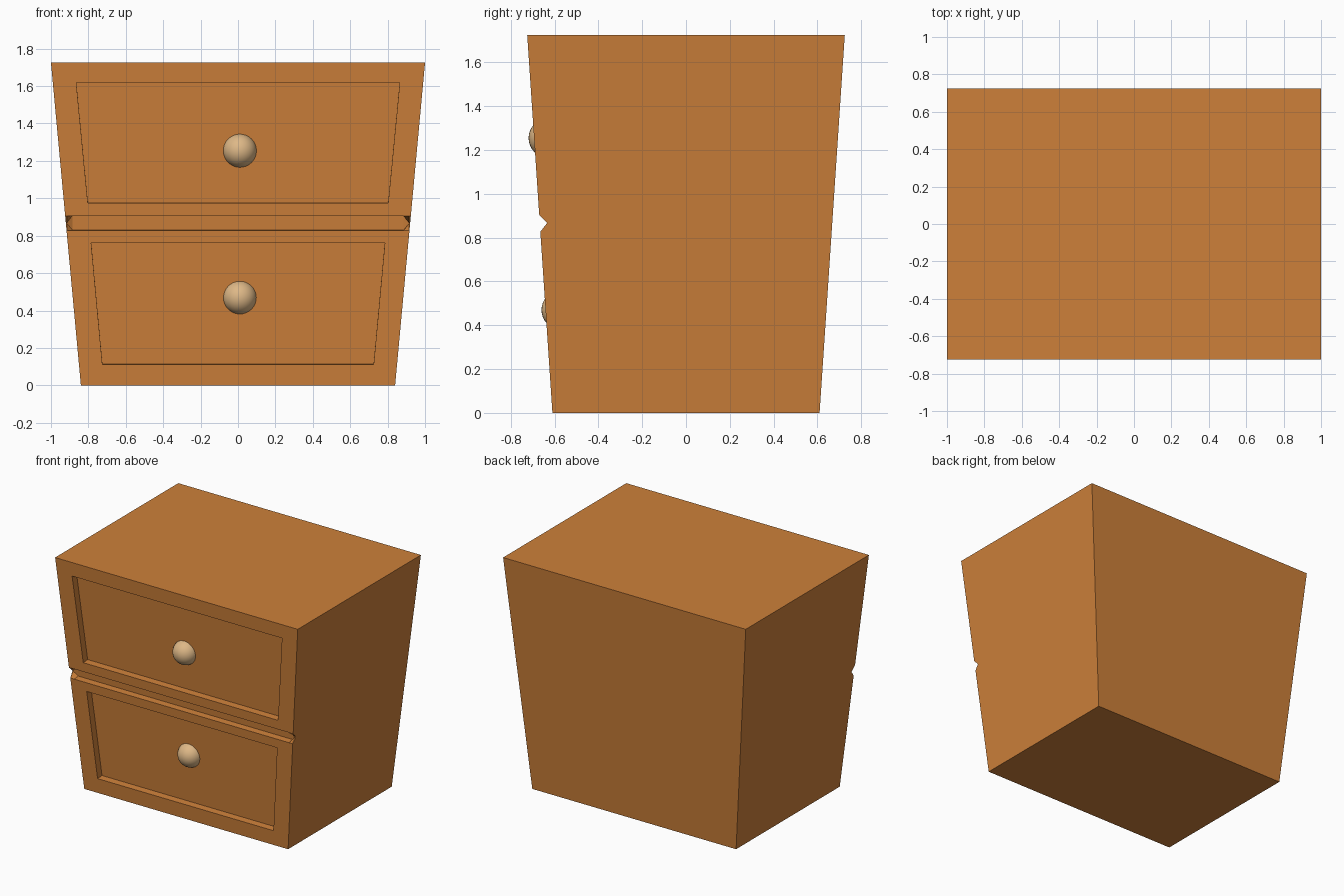
import bpy, bmesh
from mathutils import Vector

if "Cube" in bpy.data.objects:
    bpy.data.objects.remove(bpy.data.objects["Cube"])

H = 1.725          # cabinet height
FLARE = 0.115 / H  # how far front leans out per unit of height


def material(name, colour):
    m = bpy.data.materials.new(name)
    m.diffuse_color = (*colour, 1)
    m.use_nodes = True
    m.node_tree.nodes["Principled BSDF"].inputs["Base Color"].default_value = m.diffuse_color
    return m


wood = material("orange wood", (0.610, 0.216, 0.042))
brass = material("pale tan", (0.730, 0.479, 0.242))


def loft(name, sections, mat):
    """Solid joining a row of equal-length point rings."""
    bm = bmesh.new()
    rings = [[bm.verts.new(p) for p in s] for s in sections]
    for a, b in zip(rings, rings[1:]):
        for i in range(len(a)):
            j = (i + 1) % len(a)
            bm.faces.new((a[i], a[j], b[j], b[i]))
    bm.faces.new(rings[0])
    bm.faces.new(rings[-1])
    bmesh.ops.recalc_face_normals(bm, faces=bm.faces)
    me = bpy.data.meshes.new(name)
    bm.to_mesh(me)
    bm.free()
    me.materials.append(mat)
    ob = bpy.data.objects.new(name, me)
    bpy.context.collection.objects.link(ob)
    return ob


def front(x, z, depth=0.0):
    """Point on the leaning front, pushed inward along its normal."""
    inward = Vector((0, 1, FLARE)).normalized()
    return Vector((x, -0.61 - FLARE * z, z)) + inward * depth


def rect(x, y, z):
    return [(-x, -y, z), (x, -y, z), (x, y, z), (-x, y, z)]


# Tapered cabinet body
body = loft("cabinet_body", [rect(0.84, 0.61, 0), rect(1.0, 0.725, H)], wood)


# Drawer recesses
def recess(name, z0, x0, z1, x1):
    corners = [(-x0, z0), (x0, z0), (x1, z1), (-x1, z1)]
    return loft(name, [[front(x, z, d) for x, z in corners] for d in (-0.05, 0.052)], wood)


cutters = [recess("upper_recess_cutter", 0.975, 0.803, 1.62, 0.865),
           recess("lower_recess_cutter", 0.11, 0.725, 0.76, 0.785)]


# Groove between drawers: square in the middle, closing to a notch at the ends
def groove_section(x, end):
    d = 0.033 if end else 0.05
    top, low = (0.866, 0.864) if end else (0.905, 0.827)
    return [front(x, 0.905, -0.05), front(x, 0.905), front(x, top, d),
            front(x, low, d), front(x, 0.827), front(x, 0.827, -0.05)]


cutters.append(loft("groove_cutter", [groove_section(x, abs(x) > 0.9) for x in
                                      (-1.1, -0.915, -0.885, 0.885, 0.915, 1.1)], wood))

bpy.context.view_layer.objects.active = body
for c in cutters:
    c.hide_render = True
    mod = body.modifiers.new(c.name, 'BOOLEAN')
    mod.operation = 'DIFFERENCE'
    mod.solver = 'EXACT'
    mod.object = c
    bpy.ops.object.modifier_apply(modifier=mod.name)
    bpy.data.objects.remove(c)

# Round drawer knobs
for name, y, z in (("upper_knob", -0.629, 1.255), ("lower_knob", -0.570, 0.47)):
    bpy.ops.mesh.primitive_uv_sphere_add(segments=32, ring_count=16, radius=0.09,
                                         location=(0.01, y, z))
    knob = bpy.context.object
    knob.name = name
    knob.data.materials.append(brass)
    bpy.ops.object.shade_smooth()
